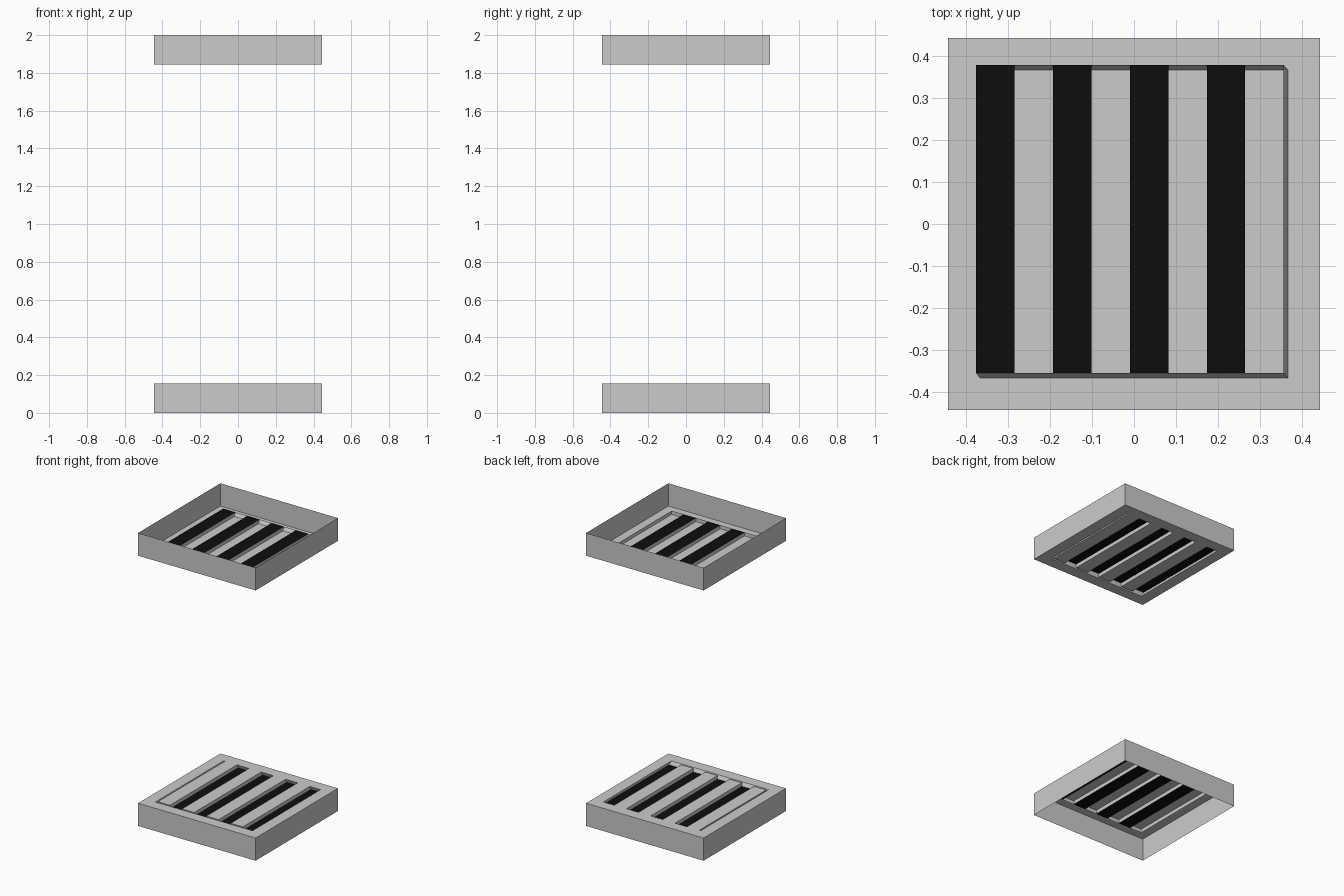
import bpy, bmesh
from math import pi

if "Cube" in bpy.data.objects:
    bpy.data.objects.remove(bpy.data.objects["Cube"])

W, H = 0.444, 0.155      # half width and height of a tray
B = 0.367                # half width of the square opening
DX, DY = -0.01, 0.012    # sideways shift of the recessed panel
D = 0.025                # recess depth
COLS = 8

black = bpy.data.materials.new("black")
black.diffuse_color = (0.004, 0.004, 0.004, 1)
black.use_nodes = True
black.node_tree.nodes["Principled BSDF"].inputs["Base Color"].default_value = black.diffuse_color


def square(r, z, dx=0, dy=0):
    return [(dx + sx * r, dy + sy * r, z) for sx, sy in ((-1, -1), (1, -1), (1, 1), (-1, 1))]


def make(name, quads, mat=None):
    bm = bmesh.new()
    for q in quads:
        bm.faces.new([bm.verts.new(p) for p in q])
    bmesh.ops.remove_doubles(bm, verts=bm.verts, dist=1e-5)
    bmesh.ops.recalc_face_normals(bm, faces=bm.faces)
    me = bpy.data.meshes.new(name)
    bm.to_mesh(me)
    bm.free()
    ob = bpy.data.objects.new(name, me)
    bpy.context.collection.objects.link(ob)
    if mat:
        me.materials.append(mat)
    return ob


def ring(a, b):
    return [(a[i], a[(i + 1) % 4], b[(i + 1) % 4], b[i]) for i in range(4)]


def tray(prefix):
    # open shell: outer walls, floor frame, slanted recess walls
    outer, hole, panel = square(W, 0), square(B, 0), square(B, D, DX, DY)
    shell = make(prefix + "_shell", ring(square(W, H), outer) + ring(outer, hole) + ring(hole, panel))
    # alternating black strips (recessed) and grey slats (flush)
    strips, slats = [], []
    y0, y1, step = DY - B, DY + B, 2 * B / COLS
    for i in range(COLS):
        x0 = DX - B + i * step
        x1 = x0 + step
        lo = [(x0, y0, 0), (x1, y0, 0), (x1, y1, 0), (x0, y1, 0)]
        hi = [(x, y, D) for x, y, _ in lo]
        if i % 2 == 0:
            strips.append(hi)
        else:
            slats += [lo] + ring(lo, hi)
    return [shell, make(prefix + "_strips", strips, black), make(prefix + "_slats", slats)]


# upper tray opens upward, lower tray is turned over
for ob in tray("upper_tray"):
    ob.location.z = 2 - H
for ob in tray("lower_tray"):
    ob.rotation_euler.y = pi
    ob.location.z = H
